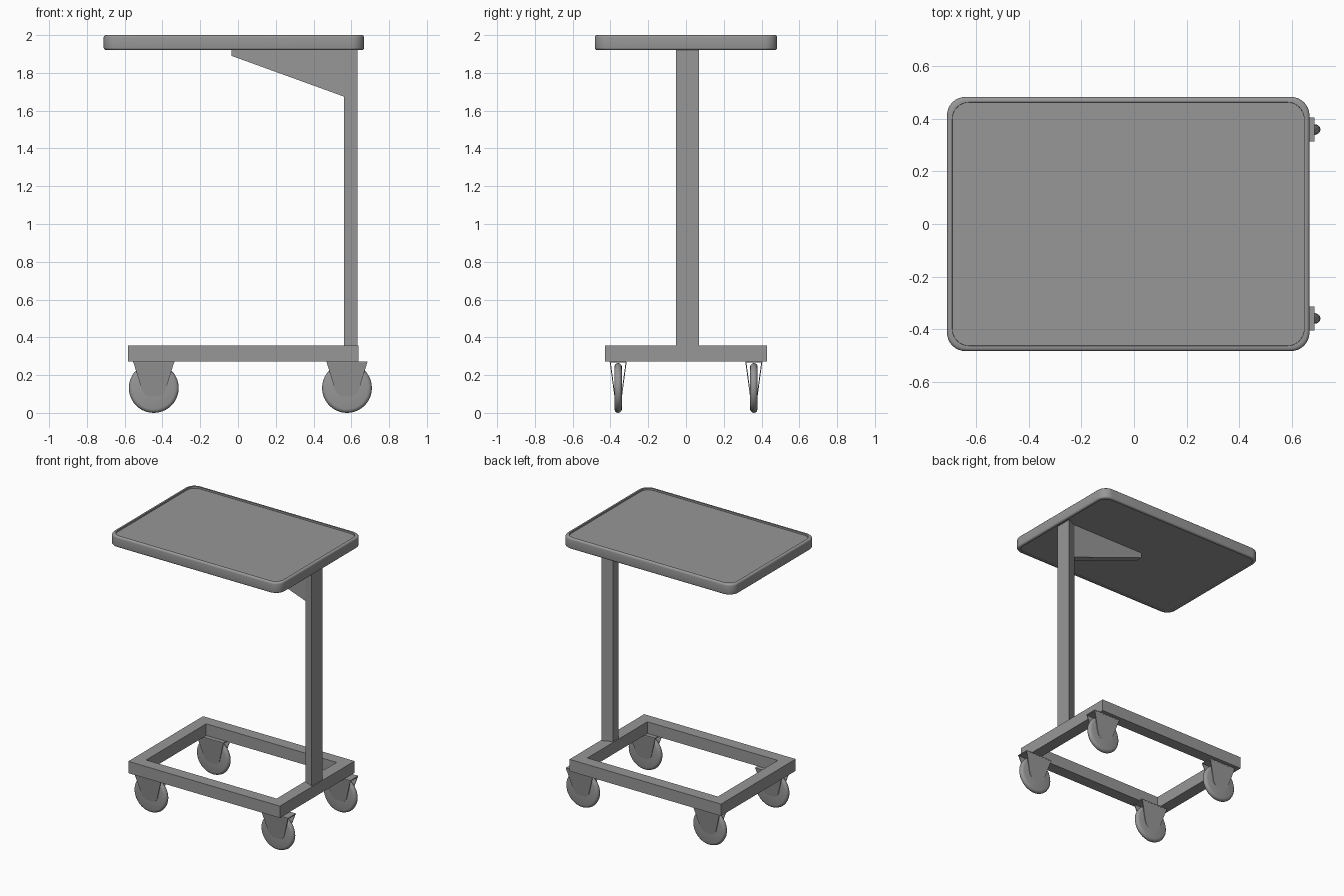
import bpy, bmesh
from math import sin, cos, pi, radians

if "Cube" in bpy.data.objects:
    bpy.data.objects.remove(bpy.data.objects["Cube"])

grey = bpy.data.materials.new("dark_grey")
grey.diffuse_color = (.31, .31, .31, 1)
grey.use_nodes = True
grey.node_tree.nodes["Principled BSDF"].inputs["Base Color"].default_value = grey.diffuse_color


def make(name, verts, faces, smooth=False):
    me = bpy.data.meshes.new(name)
    bm = bmesh.new()
    vs = [bm.verts.new(v) for v in verts]
    for f in faces:
        bm.faces.new([vs[i] for i in f])
    bmesh.ops.recalc_face_normals(bm, faces=bm.faces)
    bm.to_mesh(me)
    bm.free()
    me.materials.append(grey)
    ob = bpy.data.objects.new(name, me)
    bpy.context.collection.objects.link(ob)
    if smooth:
        bpy.ops.object.select_all(action='DESELECT')
        ob.select_set(True)
        bpy.context.view_layer.objects.active = ob
        bpy.ops.object.shade_smooth_by_angle(angle=radians(35))
    return ob


def skin(name, rings, caps=True, closed=False, smooth=False):
    """Join equal-length rings of points with quads."""
    n, m = len(rings[0]), len(rings)
    faces = [(r * n + i, r * n + (i + 1) % n, (r + 1) % m * n + (i + 1) % n, (r + 1) % m * n + i)
             for r in range(m if closed else m - 1) for i in range(n)]
    if caps and not closed:
        faces += [tuple(range(n)), tuple(range((m - 1) * n, m * n))]
    return make(name, [p for r in rings for p in r], faces, smooth)


def rect(x0, x1, y0, y1, z):
    return [(x0, y0, z), (x1, y0, z), (x1, y1, z), (x0, y1, z)]


def round_rect(x0, x1, y0, y1, z, r, seg=8):
    pts = []
    for k, (cx, cy) in enumerate([(x1 - r, y1 - r), (x0 + r, y1 - r), (x0 + r, y0 + r), (x1 - r, y0 + r)]):
        for i in range(seg + 1):
            a = pi / 2 * (k + i / seg)
            pts.append((cx + r * cos(a), cy + r * sin(a), z))
    return pts


# tray top: rounded slab with softened edges, recessed surface and thin lip below
profile = [(.021, 1.927), (.02, 1.921), (.011, 1.921), (.005, 1.923), (.001, 1.928), (0, 1.933),
           (0, 1.988), (.001, 1.993), (.005, 1.998), (.011, 2.0), (.02, 2.0), (.0205, 1.988)]
skin("tray", [round_rect(-.711 + d, .667 - d, -.483 + d, .483 - d, z, .07 - d * .3)
              for d, z in profile], smooth=True)

# column, narrower on its inner side
skin("column", [[(.56, -.022, z), (.632, -.054, z), (.632, .07, z), (.56, .038, z)]
                for z in (.357, 1.93)])

# tapered bracket under the tray
side = [(.565, 1.673), (.565, 1.93), (-.034, 1.93), (-.034, 1.89)]
skin("bracket", [[(x, y, z) for x, z in side] for y in (-.022, .038)])

# rectangular base frame
W = .085
outer, inner = (-.583, .638, -.43, .43), (-.583 + W, .638 - W, -.43 + W, .43 - W)
skin("base_frame", [rect(*outer, .272), rect(*outer, .358), rect(*inner, .358), rect(*inner, .272)],
     closed=True)


def wheel(name, cx, cy):
    r, h, n = .132, .02, 40
    prof = [(.03, -h), (.112, -h), (.122, -h * .85), (.129, -h * .5), (r, 0),
            (.129, h * .5), (.122, h * .85), (.112, h), (.03, h)]
    skin(name, [[(cx + q * cos(2 * pi * i / n), cy + y, r + q * sin(2 * pi * i / n)) for i in range(n)]
                for q, y in prof], smooth=True)


def fork(name, cx, cy):
    # tapered side sheets with rounded lower ends, leaning in towards the wheel
    top, zc, r = .272, .148, .068
    outline = [(-.109, top)] + [(r * cos(a), zc + r * sin(a)) for a in
                                [pi * (1.06 + .88 * i / 14) for i in range(15)]] + [(.109, top)]
    for s, label in ((-1, "front"), (1, "back")):
        rings = [[(cx + x, cy + s * (.019 + .026 * (z - .08) / (top - .08) - t), z) for x, z in outline]
                 for t in (0, .005)]
        skin(f"{name}_{label}_sheet", rings)
    # top plate
    skin(name + "_plate", [rect(cx - .109, cx + .109, cy - .045, cy + .045, z) for z in (.266, .273)])


# four casters
for cx, xn in ((-.446, "left"), (.577, "right")):
    for cy, yn in ((-.359, "front"), (.359, "back")):
        wheel(f"wheel_{yn}_{xn}", cx, cy)
        fork(f"fork_{yn}_{xn}", cx, cy)
